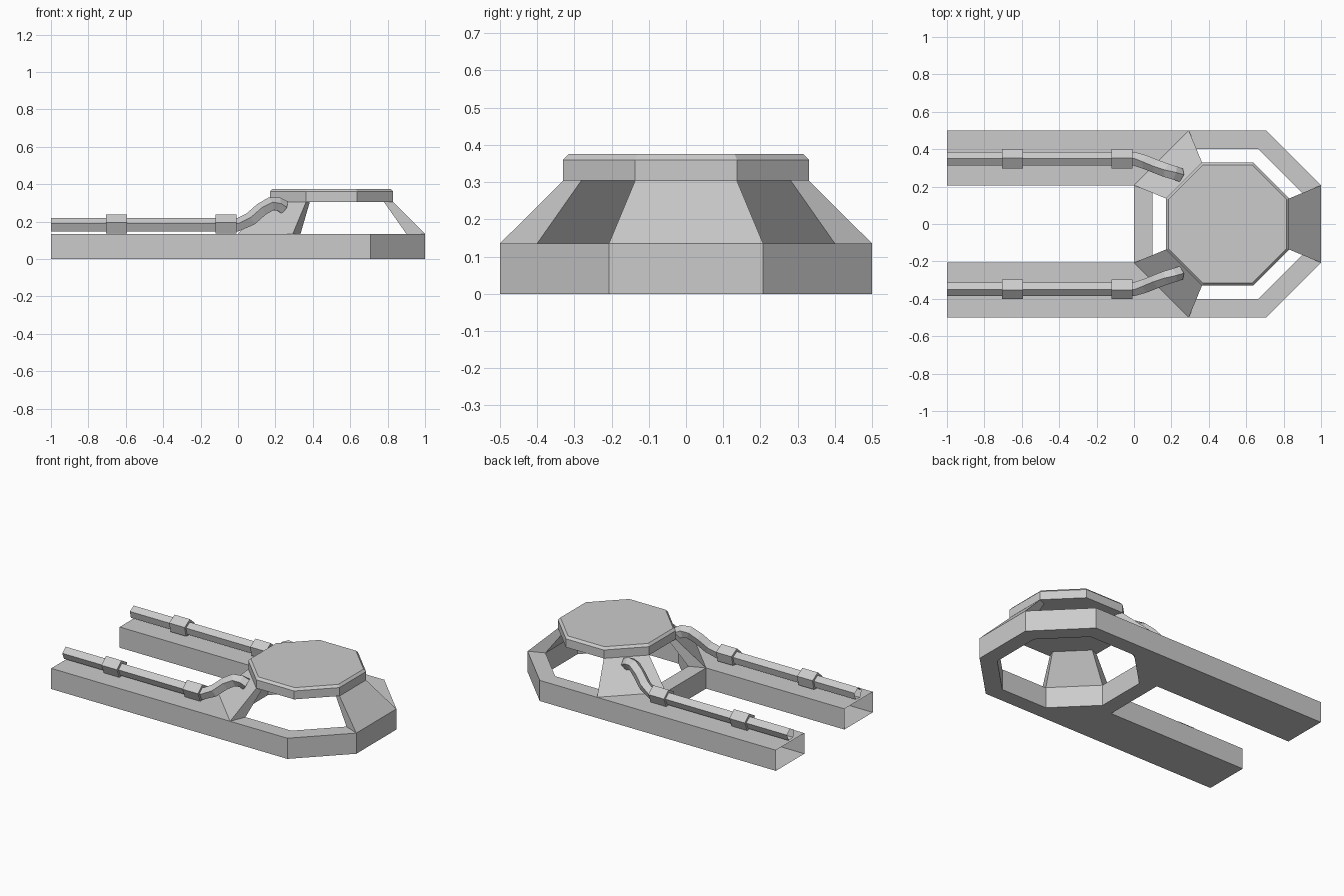
import bpy, bmesh
from math import cos, sin, pi, radians
from mathutils import Vector

if "Cube" in bpy.data.objects:
    bpy.data.objects.remove(bpy.data.objects["Cube"])

CX = 0.5           # centre of the octagonal ring
DECK = 0.135       # height of the base


def make(name, faces):
    """Build one object from a list of faces given as point lists."""
    bm = bmesh.new()
    for f in faces:
        bm.faces.new([bm.verts.new(p) for p in f])
    bmesh.ops.remove_doubles(bm, verts=bm.verts, dist=1e-4)
    bmesh.ops.recalc_face_normals(bm, faces=bm.faces)
    me = bpy.data.meshes.new(name)
    bm.to_mesh(me)
    bm.free()
    ob = bpy.data.objects.new(name, me)
    bpy.context.collection.objects.link(ob)
    return ob


def octagon(apothem, z):
    r = apothem / cos(pi / 8)
    return [Vector((CX + r * cos(pi / 8 + k * pi / 4), r * sin(pi / 8 + k * pi / 4), z))
            for k in range(8)]


def strip(a, b, closed=True):
    """Quads joining two matching point loops."""
    n = len(a)
    return [[a[i], a[(i + 1) % n], b[(i + 1) % n], b[i]] for i in range(n if closed else n - 1)]


def sweep(path, radius, start_angle, sides=5):
    """Rings of a low-sided tube along a path."""
    rings = []
    for i, p in enumerate(path):
        t = (path[min(i + 1, len(path) - 1)] - path[max(i - 1, 0)]).normalized()
        v = Vector((0, 1, 0))
        v = (v - t * v.dot(t)).normalized()
        w = t.cross(v)
        rings.append([p + radius * (v * cos(a) + w * sin(a))
                      for a in (start_angle + 2 * pi * k / sides for k in range(sides))])
    faces = []
    for a, b in zip(rings, rings[1:]):
        faces += strip(a, b)
    return faces, rings


def mirror_y(ob):
    m = ob.modifiers.new("mirror", 'MIRROR')
    m.use_axis = (False, True, False)
    m.use_mirror_merge = False


# Base: octagonal ring with two long arms, arm ends left open
out0, out1 = octagon(0.5, 0), octagon(0.5, DECK)
in0, in1 = octagon(0.4, 0), octagon(0.4, DECK)
base = strip(out1, in1) + strip(out0, in0) + strip(in0, in1)
base += [f for k, f in enumerate(strip(out0, out1)) if k not in (2, 4)]
for a, b in ((2, 3), (5, 4)):
    ends = []
    for ring in (out0, out1):
        p, q = ring[a], ring[b]
        p2, q2 = Vector((-1, p.y, p.z)), Vector((-1, q.y, q.z))
        base.append([p, q, q2, p2])
        ends.append(((p, p2), (q, q2)))
    for j in (0, 1):
        lo, hi = ends[0][j], ends[1][j]
        base.append([lo[0], lo[1], hi[1], hi[0]])
make("base_frame", base)

# Raised octagonal deck plate with a small chamfer
p0, p1, p2 = octagon(0.33, 0.305), octagon(0.33, 0.36), octagon(0.316, 0.375)
make("top_plate", [p0, p2] + strip(p0, p1) + strip(p1, p2))

# Three sloping legs between ring and plate
to, ti = octagon(0.328, 0.306), octagon(0.28, 0.306)
for name, k in (("front_leg", 7), ("left_leg", 2), ("right_leg", 4)):
    n = (k + 1) % 8
    low = [out1[k], out1[n], in1[n], in1[k]]
    high = [to[k], to[n], ti[n], ti[k]]
    make(name, strip(low, high))

# Pipes along the arms, bending up to the plate
path = [Vector(p) for p in ((-1, .348, .181), (0, .348, .181), (.065, .33, .21),
                            (.125, .306, .262), (.175, .286, .292), (.215, .272, .292),
                            (.247, .26, .274))]
faces, rings = sweep(path, 0.039, radians(85))
mirror_y(make("pipe", faces + [rings[-1]]))

# Clamps around the pipes
for i, x in enumerate((-0.65, -0.065)):
    faces, rings = sweep([Vector((x - .056, .348, .184)), Vector((x + .056, .348, .184))],
                         0.055, radians(85))
    mirror_y(make(f"pipe_clamp_{i + 1}", faces + [rings[0], rings[-1]]))
